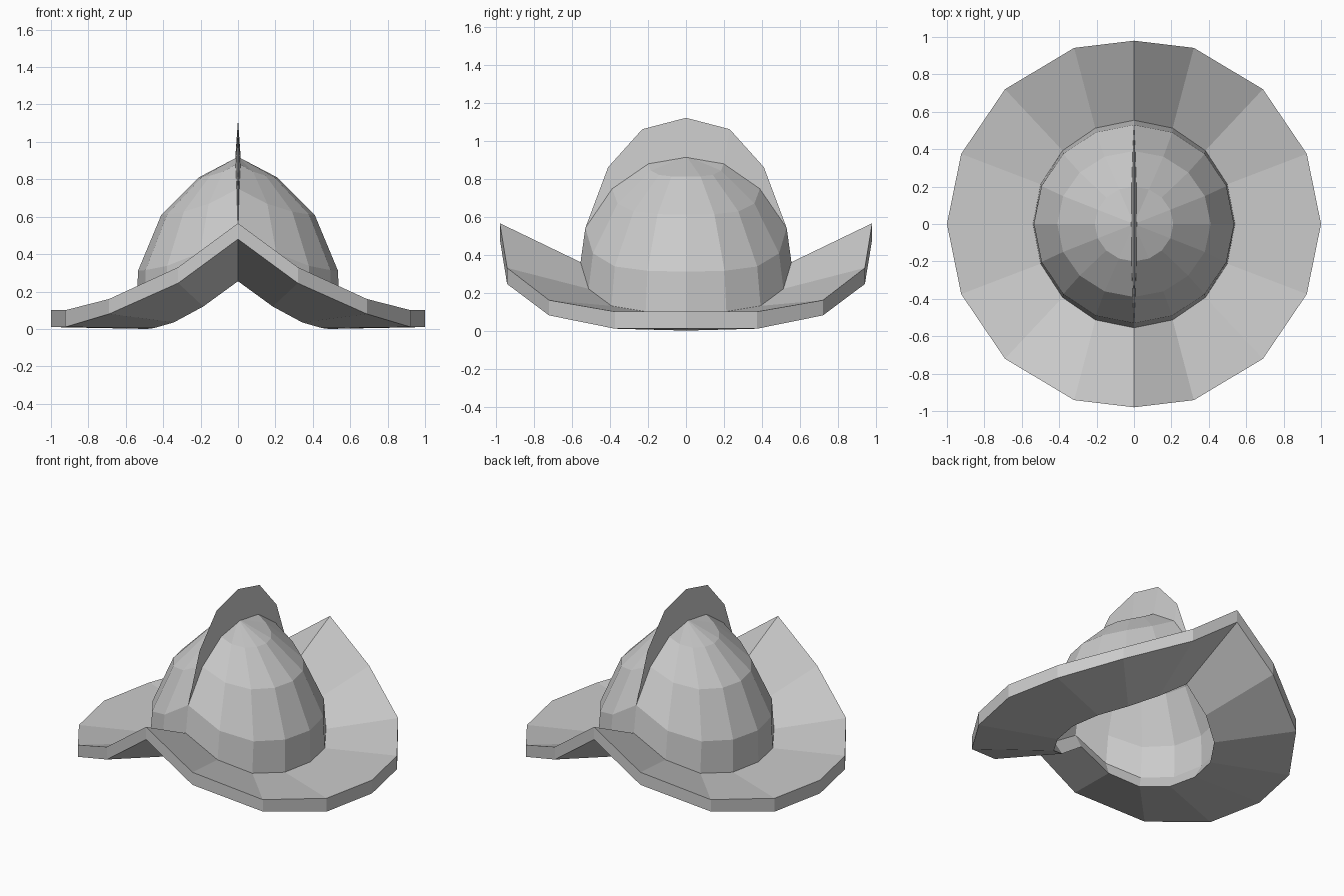
import bpy, bmesh
from math import sin, cos, pi

cube = bpy.data.objects.get("Cube")
if cube:
    bpy.data.objects.remove(cube)

metal = bpy.data.materials.new("grey_metal")
metal.use_nodes = True
GREY = (0.6, 0.6, 0.6, 1)
metal.diffuse_color = GREY
metal.node_tree.nodes["Principled BSDF"].inputs["Base Color"].default_value = GREY

SIDES = 16


def finish(bm, name):
    bmesh.ops.recalc_face_normals(bm, faces=bm.faces)
    mesh = bpy.data.meshes.new(name)
    bm.to_mesh(mesh)
    bm.free()
    mesh.materials.append(metal)
    obj = bpy.data.objects.new(name, mesh)
    bpy.context.collection.objects.link(obj)
    return obj


def ring(bm, rx, ry, heights):
    """Loop of vertices; heights run from the front point round to the side."""
    verts = []
    for i in range(SIDES):
        a = 2 * pi * i / SIDES
        k = i % 8
        z = heights[min(k, 8 - k)]
        verts.append(bm.verts.new((rx * sin(a), -ry * cos(a), z)))
    return verts


def bridge(bm, a, b):
    for i in range(SIDES):
        j = (i + 1) % SIDES
        bm.faces.new((a[i], a[j], b[j], b[i]))


def blend(front, side):
    """Heights falling from a front peak to the side."""
    return [side + (front - side) * f for f in (1, 0.42, 0.12, 0.02, 0)]


# Brim: closed band, peaked at front and back
bm = bmesh.new()
loops = [
    ring(bm, 0.54, 0.555, [0.36, 0.22, 0.13, 0.10, 0.10]),
    ring(bm, 1.0, 0.98, [0.565, 0.33, 0.16, 0.10, 0.10]),
    ring(bm, 1.0, 0.98, [0.48, 0.245, 0.08, 0.01, 0.01]),
    ring(bm, 0.485, 0.50, [0.255, 0.12, 0.035, 0.005, 0.0]),
]
# Draw the diagonal points to the slightly uneven outline
for loop in loops[1:3]:
    for v in loop:
        if 0.3 < abs(v.co.x) < 0.5:
            v.co.x *= 0.32 / 0.383
            v.co.y *= 1.04
        elif 0.6 < abs(v.co.x) < 0.8:
            v.co.x *= 0.975
            v.co.y *= 1.04
for i in range(4):
    bridge(bm, loops[i], loops[(i + 1) % 4])
finish(bm, "brim")

# Crown: ridged dome, open below
bm = bmesh.new()
loops = [
    ring(bm, 0.54, 0.555, [0.36, 0.22, 0.13, 0.10, 0.10]),
    ring(bm, 0.535, 0.53, blend(0.54, 0.31)),
    ring(bm, 0.41, 0.39, blend(0.75, 0.61)),
    ring(bm, 0.21, 0.20, blend(0.885, 0.81)),
]
for a, b in zip(loops, loops[1:]):
    bridge(bm, a, b)
top = bm.verts.new((0, 0, 0.92))
for i in range(SIDES):
    bm.faces.new((loops[-1][i], loops[-1][(i + 1) % SIDES], top))
finish(bm, "crown")

# Crest: thin blade with a sharp outer edge along the ridge
half = [((0.53, 0.54), (0.53, 0.54)), ((0.41, 0.86), (0.39, 0.74)),
        ((0.23, 1.06), (0.20, 0.875)), ((0, 1.12), (0, 0.91))]
mirrored = [tuple((-y, z) for y, z in pair) for pair in half]
stations = mirrored + half[-2::-1]
bm = bmesh.new()
for side in (-1, 1):
    outer = [bm.verts.new((0, *o)) for o, _ in stations]
    inner = [bm.verts.new((side * 0.015 * (1 - (abs(i[0]) / 0.53) ** 2), *i))
             for _, i in stations]
    for n in range(len(stations) - 1):
        bm.faces.new((outer[n], outer[n + 1], inner[n + 1], inner[n]))
bmesh.ops.remove_doubles(bm, verts=bm.verts, dist=0.0005)
finish(bm, "crest")
